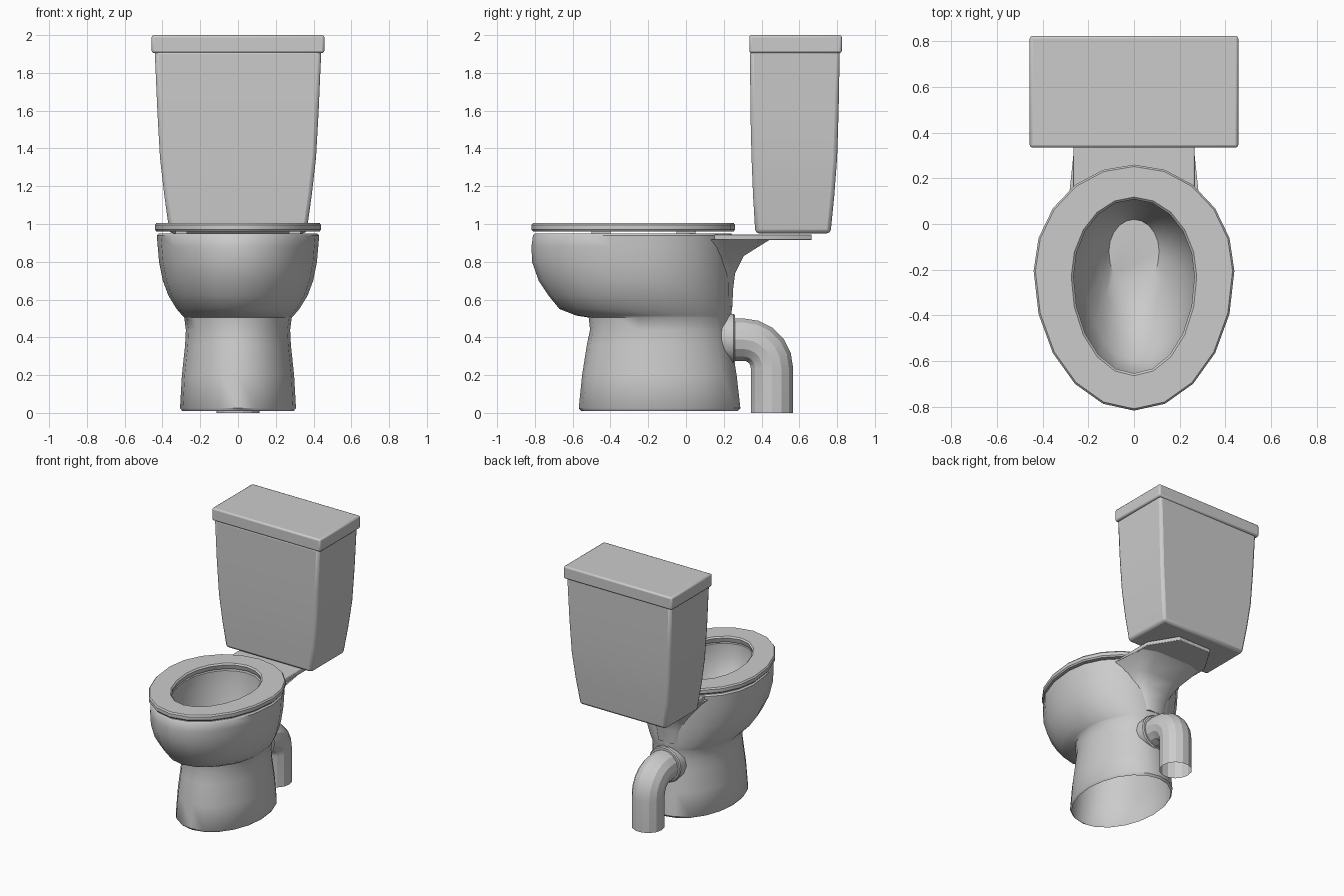
import bpy, bmesh, math
from mathutils import Vector

if "Cube" in bpy.data.objects:
    bpy.data.objects.remove(bpy.data.objects["Cube"])


def egg(z, hx, front, rear, mid, n=20):
    """Egg-shaped ring: two half ellipses joined at y = mid."""
    pts = []
    for i in range(n):
        a = 2 * math.pi * i / n
        c = math.cos(a)
        pts.append((hx * math.sin(a), mid + c * ((rear - mid) if c > 0 else (mid - front)), z))
    return pts


def rect(z, hx, y0, y1):
    return [(-hx, y0, z), (hx, y0, z), (hx, y1, z), (-hx, y1, z)]


def loft(name, rings, cap_start=True, cap_end=True, closed=False, bevel=0, angle=35):
    """Skin a list of rings, optionally capped or joined end to start."""
    bm = bmesh.new()
    vs = [[bm.verts.new(p) for p in r] for r in rings]
    pairs = list(zip(vs, vs[1:])) + ([(vs[-1], vs[0])] if closed else [])
    for a, b in pairs:
        for i in range(len(a)):
            j = (i + 1) % len(a)
            bm.faces.new((a[i], a[j], b[j], b[i]))
    if not closed:
        if cap_start:
            bm.faces.new(vs[0][::-1])
        if cap_end:
            bm.faces.new(vs[-1])
    bmesh.ops.recalc_face_normals(bm, faces=bm.faces)
    me = bpy.data.meshes.new(name)
    bm.to_mesh(me)
    bm.free()
    ob = bpy.data.objects.new(name, me)
    bpy.context.collection.objects.link(ob)
    if bevel:
        m = ob.modifiers.new("Bevel", 'BEVEL')
        m.width, m.segments, m.limit_method = bevel, 2, 'ANGLE'
        m.angle_limit = math.radians(40)
    bpy.ops.object.select_all(action='DESELECT')
    ob.select_set(True)
    bpy.context.view_layer.objects.active = ob
    bpy.ops.object.shade_smooth_by_angle(angle=math.radians(angle))
    return ob


# Pedestal, outer bowl, rim and inner basin as one continuous skin, open below
body = [(0.01, 0.295, -0.555, 0.275, -0.14), (0.025, 0.307, -0.568, 0.288, -0.14),
        (0.2, 0.297, -0.55, 0.268, -0.14), (0.36, 0.28, -0.525, 0.242, -0.14),
        (0.44, 0.276, -0.508, 0.235, -0.14), (0.505, 0.285, -0.515, 0.238, -0.14),
        (0.515, 0.295, -0.58, 0.24, -0.15), (0.55, 0.325, -0.67, 0.243, -0.17),
        (0.62, 0.368, -0.727, 0.245, -0.19), (0.7, 0.398, -0.78, 0.246, -0.2),
        (0.8, 0.418, -0.815, 0.248, -0.2), (0.88, 0.425, -0.818, 0.25, -0.2),
        (0.94, 0.43, -0.81, 0.25, -0.2), (0.95, 0.42, -0.80, 0.24, -0.2),
        (0.95, 0.275, -0.665, 0.11, -0.23), (0.85, 0.27, -0.665, 0.105, -0.23),
        (0.69, 0.215, -0.6, 0.07, -0.2), (0.57, 0.15, -0.43, 0.04, -0.15),
        (0.51, 0.11, -0.285, 0.02, -0.12)]
loft("bowl_and_pedestal", [egg(*r) for r in body], cap_start=False, angle=45)

# Seat ring
inner, outer = (0.265, -0.655, 0.108, -0.23), (0.44, -0.818, 0.26, -0.205)


def grow(e, d):
    return (e[0] + d, e[1] - d, e[2] + d, e[3])


seat = [(0.96, inner, 0.01), (0.96, outer, -0.008), (0.97, outer, 0), (0.995, outer, 0),
        (1.005, outer, -0.008), (1.005, inner, 0.01), (0.995, inner, 0)]
loft("seat", [egg(z, *grow(e, d)) for z, e, d in seat], closed=True)

# Seat bumpers
for x, y in ((0.3, -0.45), (-0.3, -0.45), (0.3, 0.0), (-0.3, 0.0)):
    loft("seat_bumper", [[(x + p[0], y + p[1], p[2]) for p in rect(z, 0.03, -0.05, 0.05)]
                         for z in (0.945, 0.965)])


# Shelf that carries the tank, with chamfered rear corners
def shelf_ring(z):
    return [(-0.265, 0.15, z), (0.265, 0.15, z), (0.265, 0.46, z), (0.14, 0.665, z),
            (-0.14, 0.665, z), (-0.265, 0.46, z)]


loft("tank_shelf", [shelf_ring(0.915), shelf_ring(0.945)], bevel=0.004)

# Flared bracket between bowl and shelf
bracket = [(0.56, 0.1, 0.245), (0.66, 0.12, 0.25), (0.74, 0.14, 0.26),
           (0.83, 0.19, 0.305), (0.918, 0.255, 0.445)]
loft("shelf_bracket", [[(-w - 0.03, 0.12, z), (w + 0.03, 0.12, z), (w, y - 0.04, z),
                        (w * 0.6, y, z), (-w * 0.6, y, z), (-w, y - 0.04, z)]
                       for z, w, y in bracket], angle=50)

# Tank and lid
tank = [(0.95, 0.362, 0.367, 0.765), (1.15, 0.39, 0.355, 0.785), (1.35, 0.413, 0.347, 0.8),
        (1.6, 0.427, 0.341, 0.808), (1.92, 0.441, 0.339, 0.814)]
loft("tank", [rect(*r) for r in tank], bevel=0.02)
loft("tank_lid", [rect(1.905, 0.457, 0.335, 0.825), rect(2.0, 0.457, 0.335, 0.825)], bevel=0.012)

# Waste pipe: horizontal outlet, elbow, vertical drop, open at the floor
R, BEND, PZ, PY = 0.115, 0.15, 0.388, 0.455
path = [(0.18, PZ, 0)]
for k in range(6):
    a = math.pi / 2 * k / 5
    path.append((PY - BEND + BEND * math.sin(a), PZ - BEND + BEND * math.cos(a), a))
path.append((PY, 0.0, math.pi / 2))


def pipe_ring(y, z, a, r, n=14):
    up = Vector((0, math.sin(a), math.cos(a)))
    c = Vector((0, y, z))
    return [c + r * (math.cos(t) * Vector((1, 0, 0)) + math.sin(t) * up)
            for t in (2 * math.pi * i / n for i in range(n))]


loft("waste_pipe", [pipe_ring(y, z, a, R) for y, z, a in path], cap_end=False, angle=20)
loft("pipe_collar", [pipe_ring(y, PZ + 0.005, 0, r) for y, r in
                     ((0.18, 0.135), (0.252, 0.135), (0.26, 0.128))])
